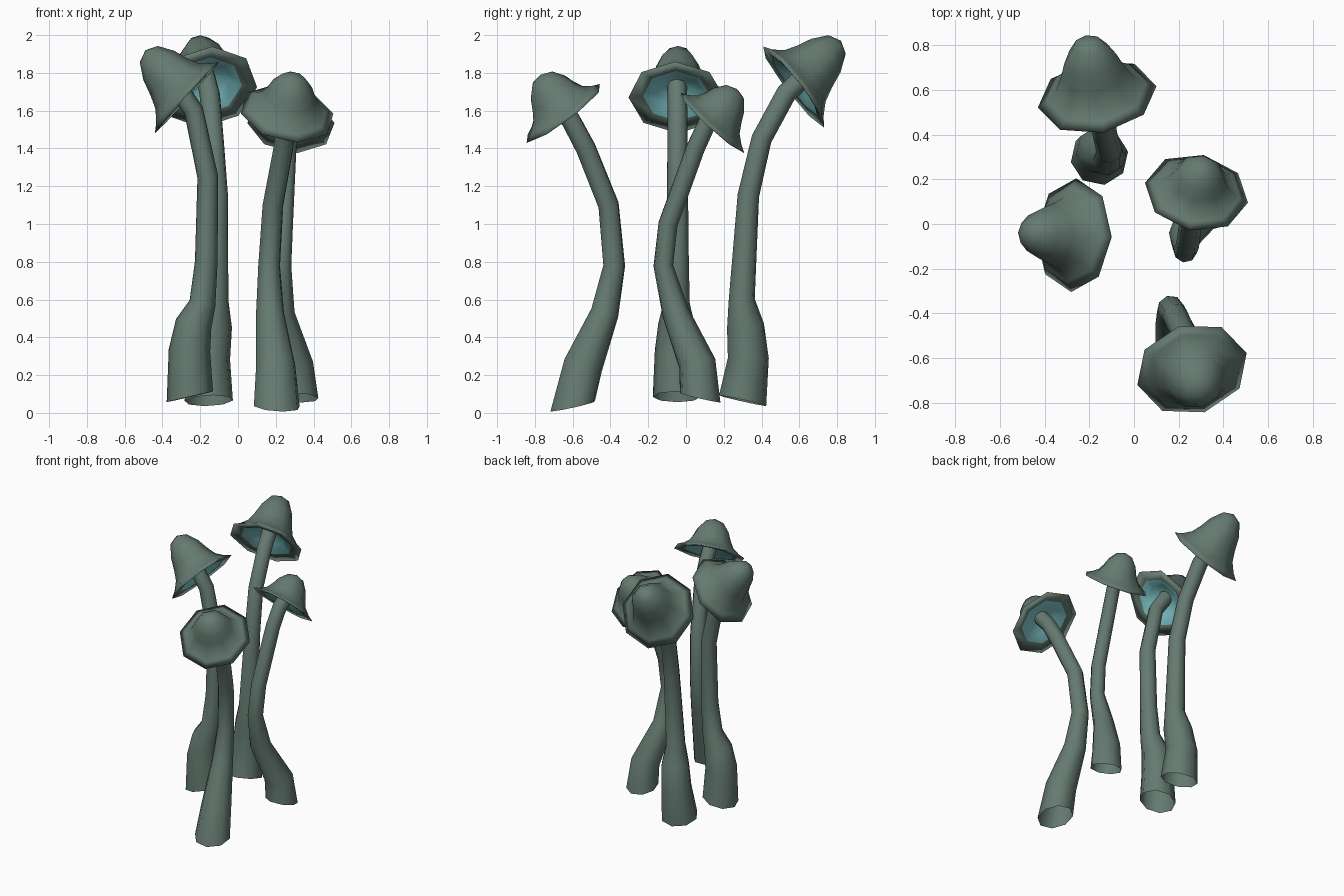
import bpy, bmesh, math
from mathutils import Vector

old = bpy.data.objects.get("Cube")
if old:
    bpy.data.objects.remove(old)

SIDES = 8
UP = Vector((0, 0, 1))


def material(name, rgb):
    m = bpy.data.materials.new(name)
    m.use_nodes = True
    m.diffuse_color = (*rgb, 1)
    bsdf = next(n for n in m.node_tree.nodes if n.type == 'BSDF_PRINCIPLED')
    bsdf.inputs["Base Color"].default_value = (*rgb, 1)
    bsdf.inputs["Roughness"].default_value = 0.8
    return m


skin = material("grey green skin", (0.13, 0.195, 0.165))
glow = material("pale teal gills", (0.22, 0.59, 0.62))


def ring(bm, centre, normal, side, radius):
    """Octagonal ring of vertices around a centre, square to the normal."""
    n = normal.normalized()
    u = (side - n * side.dot(n)).normalized()
    v = n.cross(u)
    turns = [math.tau * i / SIDES for i in range(SIDES)]
    return [bm.verts.new(centre + radius * (u * math.cos(a) + v * math.sin(a)))
            for a in turns]


def bridge(bm, a, b, mat=0):
    for i in range(SIDES):
        j = (i + 1) % SIDES
        bm.faces.new((a[i], a[j], b[j], b[i])).material_index = mat


def finish(bm, name, mats):
    for f in bm.faces:
        f.smooth = True
    mesh = bpy.data.meshes.new(name)
    bm.to_mesh(mesh)
    bm.free()
    for m in mats:
        mesh.materials.append(m)
    bpy.context.collection.objects.link(bpy.data.objects.new(name, mesh))


# Bell profile as (radius, height) shares, rim to crown
BELL = [(1, 0), (.83, .09), (.65, .24), (.54, .44), (.44, .68), (.25, .92)]
# Underside from the gill centre out to the lip
UNDER = [(.2, .24), (.45, .14), (.7, .03)]


def cap(name, rim, apex, radius):
    axis = apex - rim
    side = UP.cross(axis)
    # The rim plane is tilted further over than the crown
    facing = axis - UP * axis.z * 0.21
    bm = bmesh.new()
    rings = [ring(bm, rim + axis * h, facing.lerp(axis, h), side, radius * r)
             for r, h in UNDER + BELL]
    for i, (a, b) in enumerate(zip(rings, rings[1:])):
        bridge(bm, a, b, 1 if i < len(UNDER) - 1 else 0)
    crown = bm.verts.new(apex)
    for i in range(SIDES):
        bm.faces.new((rings[-1][i], rings[-1][(i + 1) % SIDES], crown))
    # Gill centre, closed behind the stem
    bm.faces.new(rings[0][::-1]).material_index = 1
    finish(bm, name, (skin, glow))


def stem(name, path, rim, apex):
    axis = apex - rim
    side = UP.cross(axis)
    # The open foot leans the same way as the cap
    lean = Vector((axis.x, axis.y, 0)).normalized() * 0.23 + UP
    pts = [Vector(p[:3]) for p in path] + [rim + axis * .27]
    radii = [p[3] for p in path] + [path[-1][3]]
    bm = bmesh.new()
    rings = []
    for i, (p, r) in enumerate(zip(pts, radii)):
        if i == 0:
            n = lean
        elif i == len(pts) - 1:
            n = p - pts[i - 1]
        else:
            n = (p - pts[i - 1]).normalized() + (pts[i + 1] - p).normalized()
        rings.append(ring(bm, p, n, side, r))
    for a, b in zip(rings, rings[1:]):
        bridge(bm, a, b)
    finish(bm, name, (skin,))


# Each mushroom: rim centre, crown, cap radius, stem path (x, y, z, radius)
MUSHROOMS = {
    "back": ((-.165, .57, 1.725), (-.21, .82, 1.97), .27, [
        (-.155, .3, .065, .13), (-.15, .33, .29, .11), (-.13, .315, .46, .1),
        (-.12, .295, .6, .07), (-.11, .33, 1.15, .058),
        (-.13, .4, 1.45, .055), (-.15, .53, 1.69, .055)]),
    "right": ((-.27, -.05, 1.67), (-.49, -.04, 1.92), .255, [
        (-.255, -.05, .085, .126), (-.257, -.055, .33, .11),
        (-.235, -.05, .47, .097), (-.188, -.05, .58, .07),
        (-.168, -.045, .8, .06), (-.16, -.045, 1.25, .055),
        (-.235, -.045, 1.6, .052)]),
    "left": ((.28, .14, 1.535), (.305, .27, 1.715), .235, [
        (.315, .075, .08, .112), (.3, .06, .26, .1), (.228, -.055, .53, .073),
        (.23, -.12, .78, .053), (.24, -.095, 1, .052),
        (.26, .05, 1.4, .05), (.275, .11, 1.53, .05)]),
    "front": ((.26, -.65, 1.585), (.295, -.77, 1.79), .255, [
        (.205, -.6, .035, .126), (.2, -.545, .25, .108), (.17, -.43, .53, .077),
        (.165, -.38, .78, .06), (.185, -.41, 1.1, .057),
        (.24, -.53, 1.4, .055), (.255, -.61, 1.55, .053)]),
}

for where, (rim, apex, radius, path) in MUSHROOMS.items():
    cap(where + "_cap", Vector(rim), Vector(apex), radius)
    stem(where + "_stem", path, Vector(rim), Vector(apex))
